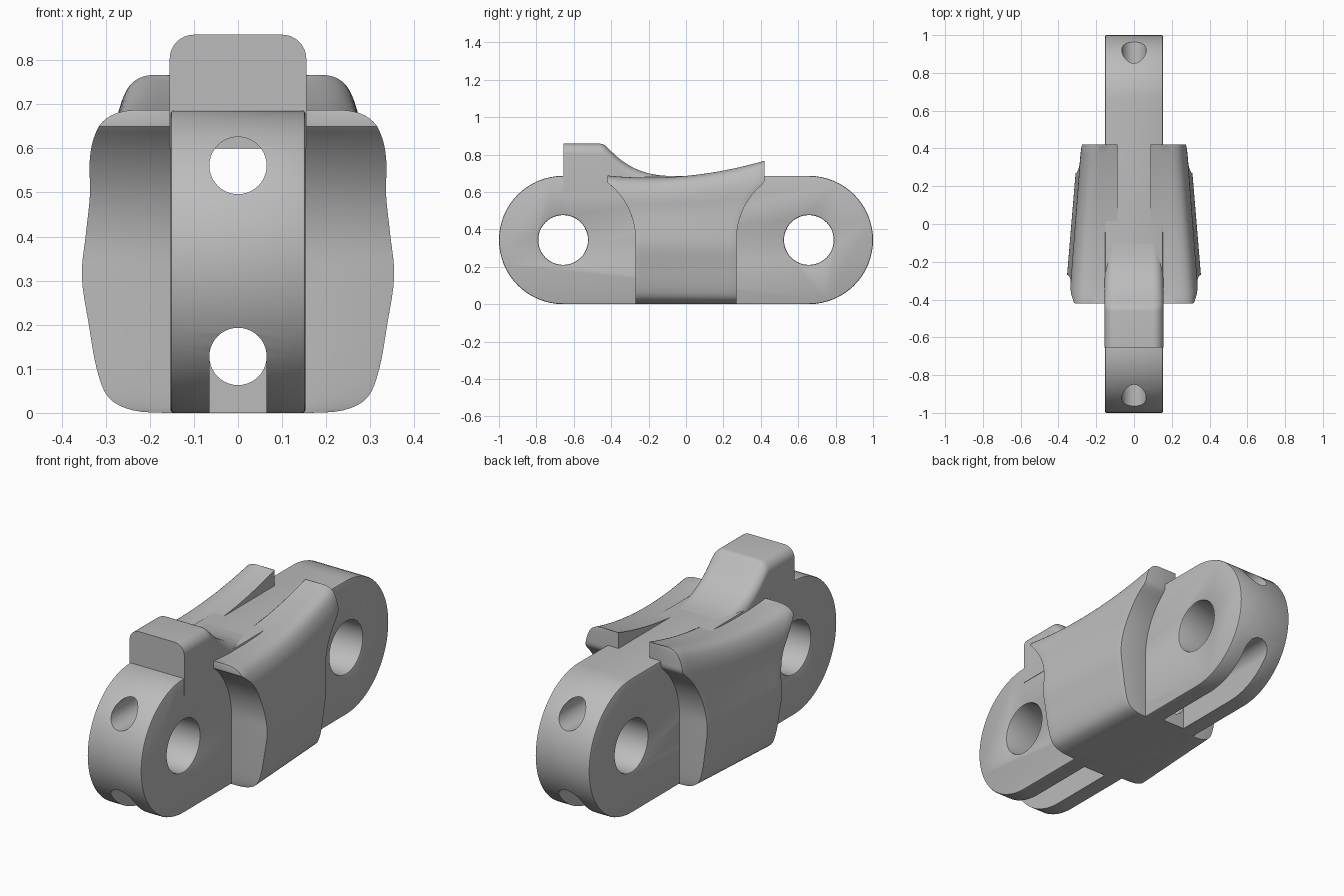
import bpy, bmesh, math
from mathutils import Vector

if "Cube" in bpy.data.objects:
    bpy.data.objects.remove(bpy.data.objects["Cube"], do_unlink=True)

grey = bpy.data.materials.new("plain_grey")
grey.use_nodes = True
grey.diffuse_color = (0.5, 0.5, 0.5, 1)
grey.node_tree.nodes["Principled BSDF"].inputs["Base Color"].default_value = grey.diffuse_color

EYE_Y, EYE_Z, HALF = 0.657, 0.343, 0.153   # eye centre and link half thickness


def make(name, bm):
    bmesh.ops.remove_doubles(bm, verts=bm.verts, dist=1e-5)
    bmesh.ops.recalc_face_normals(bm, faces=bm.faces)
    me = bpy.data.meshes.new(name)
    bm.to_mesh(me)
    bm.free()
    me.materials.append(grey)
    ob = bpy.data.objects.new(name, me)
    bpy.context.collection.objects.link(ob)
    return ob


def select(ob):
    bpy.ops.object.select_all(action='DESELECT')
    ob.select_set(True)
    bpy.context.view_layer.objects.active = ob


def modify(ob, kind, **settings):
    select(ob)
    mod = ob.modifiers.new(kind.title(), kind)
    for key, value in settings.items():
        setattr(mod, key, value)
    bpy.ops.object.modifier_apply(modifier=mod.name)


def smooth(ob):
    select(ob)
    bpy.ops.object.shade_smooth_by_angle(angle=math.radians(35))


def prism(name, outline, offset):
    """Closed outline of points, extruded by an offset vector."""
    bm = bmesh.new()
    face = bm.faces.new([bm.verts.new(p) for p in outline])
    out = bmesh.ops.extrude_face_region(bm, geom=[face])
    bmesh.ops.translate(bm, vec=offset, verts=[v for v in out["geom"] if isinstance(v, bmesh.types.BMVert)])
    return make(name, bm)


def arc(u, v, r, start, end, n):
    angles = [math.radians(start + (end - start) * i / n) for i in range(n + 1)]
    return [(u + r * math.cos(a), v + r * math.sin(a)) for a in angles]


def cut(ob, cutter):
    cutter.hide_render = True
    modify(ob, 'BOOLEAN', operation='DIFFERENCE', solver='EXACT', object=cutter)
    bpy.data.objects.remove(cutter, do_unlink=True)


# Link body: rounded bar with an eye at each end
ends = arc(EYE_Y, EYE_Z, EYE_Z, -90, 90, 32) + arc(-EYE_Y, EYE_Z, EYE_Z, 90, 270, 32)
body = prism("link_body", [(-HALF, y, z) for y, z in ends], (2 * HALF, 0, 0))
for side in (-1, 1):
    circle = arc(side * EYE_Y, EYE_Z, 0.133, 0, 360, 48)[:-1]
    cut(body, prism("eye_cutter", [(-1, y, z) for y, z in circle], (2, 0, 0)))
modify(body, 'BEVEL', width=0.007, segments=2, limit_method='ANGLE', angle_limit=math.radians(40))

# Lengthwise bores, the lower one opened downward near both ends
R = 0.065
for z in (0.561, 0.128):
    cut(body, prism("bore_cutter", [(x, -1.2, h) for x, h in arc(0, z, R, 0, 360, 40)[:-1]], (0, 2.4, 0)))
for side in (-1, 1):
    slot = [(-R, -0.1), (R, -0.1)] + arc(0, 0.128, R, 0, 180, 20)
    cut(body, prism("slot_cutter", [(x, side * 0.3, z) for x, z in slot], (0, side, 0)))
smooth(body)


def spline(points, steps):
    """Smooth curve through a few points."""
    p = [Vector(q) for q in points]
    p = [p[0]] + p + [p[-1]]
    result = []
    for a, b, c, d in zip(p, p[1:], p[2:], p[3:]):
        for i in range(steps):
            t = i / steps
            result.append(b + (c - a) * t / 2 + (a * 2 - b * 5 + c * 4 - d) * t * t / 2
                          + (b * 3 - a - c * 3 + d) * t ** 3 / 2)
    return result + [p[-1]]


# Stop block with a concave ramp running down to the link top
bm = bmesh.new()
ramp = [(-0.655, 0.858), (-0.46, 0.858)] + [tuple(q) for q in spline(
    [(-0.445, 0.856), (-0.425, 0.842), (-0.36, 0.781), (-0.28, 0.729), (-0.19, 0.697), (-0.09, 0.685), (0.02, 0.68)], 4)]
rings = []
for y, h in ramp:
    top = arc(0.1, h - 0.055, 0.055, 0, 90, 8)
    section = [(0.155, min(0.6, h - 0.06))] + top
    section += [(-x, z) for x, z in reversed(section)]
    rings.append([bm.verts.new((x, y, z)) for x, z in section])
for a, b in zip(rings, rings[1:]):
    for i in range(len(a)):
        j = (i + 1) % len(a)
        bm.faces.new((a[i], a[j], b[j], b[i]))
bm.faces.new(rings[0])
bm.faces.new(rings[-1])
smooth(make("stop_block", bm))

# Saddle cheeks: bulging tapered sides, scooped ends concentric with the eyes
INNER, KNEE, TOP = 0.087, 0.345, 0.685
cheek = spline([(INNER, 0), (0.16, 0), (0.24, 0.006), (0.295, 0.035), (0.322, 0.1), (0.34, 0.2),
                (0.356, 0.31), (0.346, 0.41), (0.335, 0.5), (0.333, 0.57), (0.32, 0.625),
                (0.29, 0.667), (0.24, TOP), (0.16, TOP), (INNER, TOP)], 4)


def reach(z):
    if z <= KNEE:
        return 0.27
    return min(0.42, 0.655 - math.sqrt(max(0, 0.385 ** 2 - (z - KNEE) ** 2)))


def place(x, z0, t, bm):
    y, z = t * reach(z0), z0
    for _ in range(4):
        crown = 0.675 + 0.235 * (y + 0.2) ** 2
        z = z0 if z0 < KNEE else KNEE + (z0 - KNEE) * (crown - KNEE) / (TOP - KNEE)
        y = t * reach(z)
    width = x if x <= INNER else INNER + (x - INNER) * (0.91 - 0.31 * y)
    return bm.verts.new((width, y, z))


STEPS = 16
bm = bmesh.new()
outer, inner = [], []
for k in range(STEPS + 1):
    t = 2 * k / STEPS - 1
    outer.append([place(x, max(0, z), t, bm) for x, z in cheek])
    inner.append([place(INNER, max(0, z), t, bm) for x, z in cheek])
last = len(cheek) - 1
for i in range(last):
    for k in range(STEPS):
        bm.faces.new((outer[k][i], outer[k][i + 1], outer[k + 1][i + 1], outer[k + 1][i]))
        bm.faces.new((inner[k][i], inner[k + 1][i], inner[k + 1][i + 1], inner[k][i + 1]))
    for k in (0, STEPS):
        bm.faces.new((outer[k][i], inner[k][i], inner[k][i + 1], outer[k][i + 1]))
bmesh.ops.dissolve_degenerate(bm, dist=1e-5, edges=bm.edges)
saddle = make("saddle_cheeks", bm)
modify(saddle, 'BEVEL', width=0.012, segments=3, limit_method='ANGLE', angle_limit=math.radians(45))
modify(saddle, 'MIRROR', use_axis=(True, False, False), use_mirror_merge=False)
smooth(saddle)
